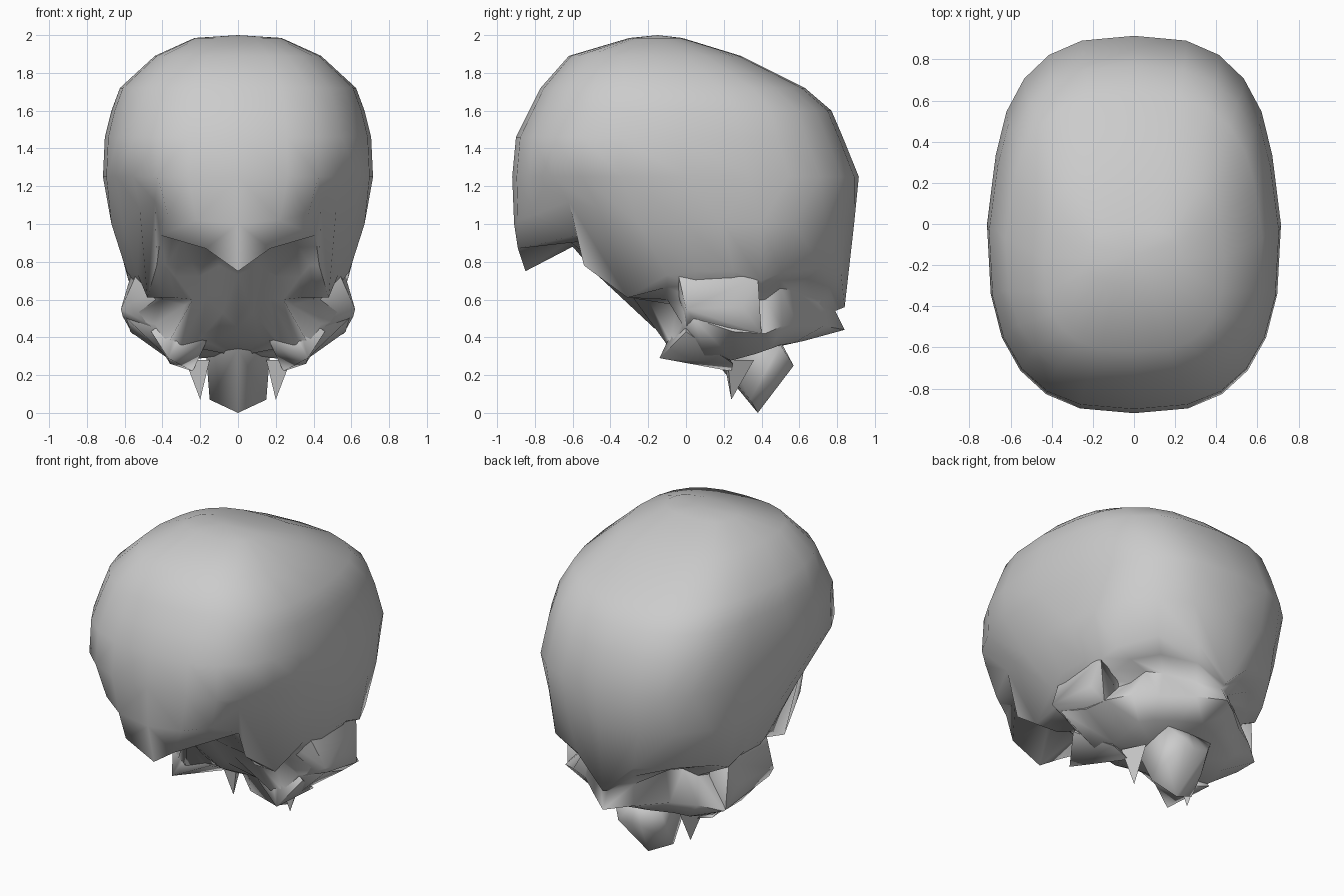
import bpy, bmesh
from math import sin, cos, radians, copysign

if "Cube" in bpy.data.objects:
    bpy.data.objects.remove(bpy.data.objects["Cube"])


def finish(name, bm):
    """Weld, mirror across x = 0 and smooth-shade."""
    bmesh.ops.remove_doubles(bm, verts=bm.verts, dist=0.0005)
    bmesh.ops.recalc_face_normals(bm, faces=bm.faces)
    me = bpy.data.meshes.new(name)
    bm.to_mesh(me)
    bm.free()
    ob = bpy.data.objects.new(name, me)
    bpy.context.collection.objects.link(ob)
    mod = ob.modifiers.new("mirror", 'MIRROR')
    mod.use_clip = True
    mod.merge_threshold = 0.001
    bpy.context.view_layer.objects.active = ob
    ob.select_set(True)
    bpy.ops.object.shade_smooth_by_angle(angle=radians(80))
    ob.select_set(False)
    return ob


def dome_row(z, front, back, width, n=2.7):
    """Half of a squarish oval, from the front middle to the back middle."""
    mid, half = (front + back) / 2, (back - front) / 2
    row = []
    for k in range(13):
        a = radians(-90 + 15 * k)
        c, s = max(cos(a), 0), sin(a)
        x = 0 if k in (0, 12) else width * c ** (2 / n)
        if k > 6:
            x *= 0.965          # slightly slimmer towards the back
        row.append((x, mid + half * copysign(abs(s) ** (2 / n), s), z))
    return row


def loft(name, apex, rows, end):
    bm = bmesh.new()
    rings = [[bm.verts.new(p) for p in r] for r in rows]
    top, bot = bm.verts.new(apex), bm.verts.new(end)
    for k in range(12):
        bm.faces.new((top, rings[0][k], rings[0][k + 1]))
        bm.faces.new((bot, rings[-1][k + 1], rings[-1][k]))
        for a, b in zip(rings, rings[1:]):
            bm.faces.new((a[k], b[k], b[k + 1], a[k + 1]))
    return finish(name, bm)


def hull(name, pts):
    bm = bmesh.new()
    for p in pts:
        bm.verts.new(p)
    res = bmesh.ops.convex_hull(bm, input=bm.verts)
    junk = [g for g in res["geom_interior"] if isinstance(g, bmesh.types.BMVert)]
    bmesh.ops.delete(bm, geom=junk, context='VERTS')
    # open the mirror plane
    flat = [f for f in bm.faces if all(abs(v.co.x) < 1e-5 for v in f.verts)]
    bmesh.ops.delete(bm, geom=flat, context='FACES')
    return finish(name, bm)


# Braincase: dome rows, then the temples, the lower rim and the underside
temples = [(0, -.91, 1.0), (.22, -.89, 1.02), (.37, -.80, 1.05), (.44, -.62, 1.12),
           (.52, -.46, 1.08), (.61, -.25, 1.0), (.67, 0, 1.0), (.66, .2, 1.0),
           (.64, .4, 1.0), (.58, .57, 1.0), (.44, .74, 1.0), (.25, .84, 1.0), (0, .89, 1.0)]
rim = [(0, -.85, .75), (.17, -.89, .87), (.41, -.58, .94), (.43, -.54, .78),
       (.48, -.31, .61), (.53, -.1, .73), (.59, .05, .75), (.59, .25, .75),
       (.58, .4, .70), (.55, .5, .74), (.42, .72, .77), (.2, .82, .75), (0, .84, .56)]
orbit_roof = [(0, -.47, .73), (.1, -.45, .78), (.21, -.38, .72), (.33, -.4, .72),
              (.33, -.3, .61), (.4, -.1, .6), (.48, .05, .6), (.46, .25, .58),
              (.38, .42, .6), (.33, .5, .66), (.25, .56, .65), (.12, .7, .58), (0, .79, .54)]
orbit_ceiling = [(0, -.6, .88), (.12, -.62, .91), (.3, -.53, .91), (.38, -.47, .78)]
orbit_ceiling += [tuple((p + q) / 2 for p, q in zip(a, b))
                  for a, b in zip(rim[4:], orbit_roof[4:])]
shelf = [(0, -.17, .45), (.08, -.23, .53), (.17, -.28, .61), (.24, -.2, .6),
         (.28, -.05, .57), (.44, -.02, .47), (.59, .04, .5), (.57, .25, .43),
         (.56, .42, .42), (.44, .51, .46), (.3, .59, .47), (.14, .73, .46), (0, .84, .44)]
base = [(0, -.05, .38), (.12, -.03, .38), (.2, -.06, .39), (.3, -.1, .36),
        (.37, -.08, .37), (.38, 0, .34), (.38, .1, .3), (.36, .25, .28),
        (.35, .36, .31), (.34, .45, .34), (.26, .5, .36), (.13, .57, .37), (0, .62, .38)]
dome = [dome_row(*r) for r in ((1.985, -.30, -.02, .23), (1.89, -.62, .29, .44),
                               (1.72, -.77, .63, .625), (1.6, -.83, .77, .67),
                               (1.46, -.9, .83, .705), (1.25, -.92, .915, .715))]
loft("braincase", (0, -.15, 2.0),
     dome + [temples, rim, orbit_ceiling, orbit_roof, shelf, base], (0, .25, .3))

# Ear region lumps
hull("ear_bone", [(.54, -.04, .73), (.62, 0, .55), (.61, .03, .51), (.58, .3, .56),
                  (.57, .38, .72), (.56, .4, .42), (.44, 0, .45),
                  (.42, -.05, .66), (.42, .36, .66), (.42, .36, .36)])

# Inner ear bulges flanking the middle of the base
hull("inner_ear_bulge", [(.37, -.14, .29), (.3, -.08, .42), (.17, -.04, .37), (.3, 0, .57),
                         (.46, .0, .43), (.36, .25, .26), (.24, .24, .22), (.15, 0, .48)])

# Middle wedge pointing down
hull("lower_wedge", [(0, .1, .34), (.17, .22, .32), (.15, .34, .07), (0, .38, 0), (0, .24, .2),
                     (.13, .45, .16), (.08, .57, .25), (0, .55, .24), (.16, .5, .36), (0, .5, .38)])

# Pointed spikes on either side
hull("lower_spike", [(.15, .2, .28), (.28, .22, .28), (.2, .24, .07), (.21, .36, .28)])
